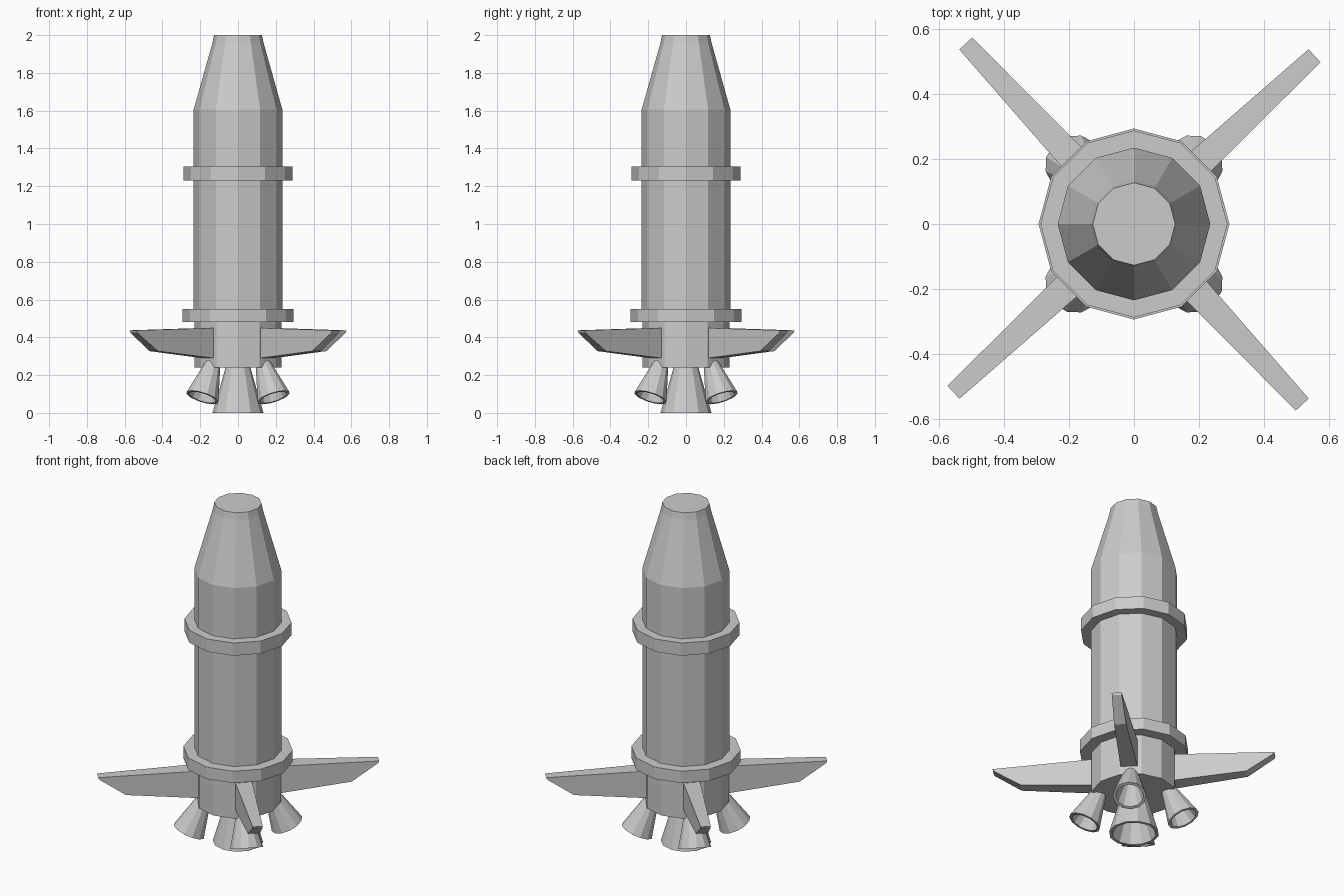
import bpy, bmesh
from math import cos, sin, pi, radians
from mathutils import Matrix, Vector

cube = bpy.data.objects.get("Cube")
if cube:
    bpy.data.objects.remove(cube)

grey = bpy.data.materials.new("plain_grey")
grey.use_nodes = True
colour = (0.6, 0.6, 0.6, 1)
grey.diffuse_color = colour
grey.node_tree.nodes["Principled BSDF"].inputs["Base Color"].default_value = colour


def finish(name, bm, matrix=Matrix()):
    bmesh.ops.recalc_face_normals(bm, faces=bm.faces)
    mesh = bpy.data.meshes.new(name)
    bm.to_mesh(mesh)
    bm.free()
    mesh.materials.append(grey)
    obj = bpy.data.objects.new(name, mesh)
    obj.matrix_world = matrix
    bpy.context.collection.objects.link(obj)
    return obj


def lathe(name, profile, sides=12, matrix=Matrix()):
    """Turn (radius, height) points about z and cap both ends."""
    bm = bmesh.new()
    rings = [[bm.verts.new((r * cos(2 * pi * i / sides), r * sin(2 * pi * i / sides), z))
              for i in range(sides)] for r, z in profile]
    for low, high in zip(rings, rings[1:]):
        for i in range(sides):
            j = (i + 1) % sides
            bm.faces.new((low[i], low[j], high[j], high[i]))
    bm.faces.new(rings[0])
    bm.faces.new(rings[-1])
    return finish(name, bm, matrix)


def nozzle(name, mouth, throat, length, matrix):
    """Open bell: deep inner cone, rim, then outer cone."""
    lathe(name, [(throat * 0.7, length * 0.8), (mouth - 0.016, 0),
                 (mouth, 0), (throat, length)], 12, matrix)


def fin(name, angle):
    """Swept blade, thick at the root and thin at the tip."""
    outline = [(0.2, 0.45), (0.76, 0.437), (0.755, 0.425), (0.61, 0.327), (0.2, 0.288)]
    bm = bmesh.new()
    sheets = []
    for side in (-1, 1):
        sheets.append([bm.verts.new((r, side * (0.046 - 0.019 * (r - 0.2) / 0.56), z))
                       for r, z in outline])
        bm.faces.new(sheets[-1])
    a, b = sheets
    for i in range(len(a)):
        j = (i + 1) % len(a)
        bm.faces.new((a[i], a[j], b[j], b[i]))
    finish(name, bm, Matrix.Rotation(angle, 4, "Z"))


# Hull with tapered nose and blunt cap
lathe("hull", [(0.23, 0.24), (0.23, 0.5), (0.235, 0.52), (0.235, 1.605),
               (0.135, 1.96), (0.127, 2.0)])

# Collars around the hull
lathe("upper_collar", [(0.288, 1.23), (0.288, 1.305)])
lathe("lower_collar", [(0.294, 0.48), (0.294, 0.55)])

# Main engine
nozzle("main_nozzle", 0.135, 0.06, 0.26, Matrix())

# Fins and tilted outer engines around the base
for i, place in enumerate(("back_left", "back_right", "front_right", "front_left")):
    fin(place + "_fin", radians(43 + 90 * i))
    tilt = (Matrix.Rotation(radians(45 + 90 * i), 4, "Z")
            @ Matrix.Translation(Vector((0.266, 0, 0.082)))
            @ Matrix.Rotation(radians(-24), 4, "Y"))
    nozzle(place + "_nozzle", 0.09, 0.04, 0.2, tilt)
